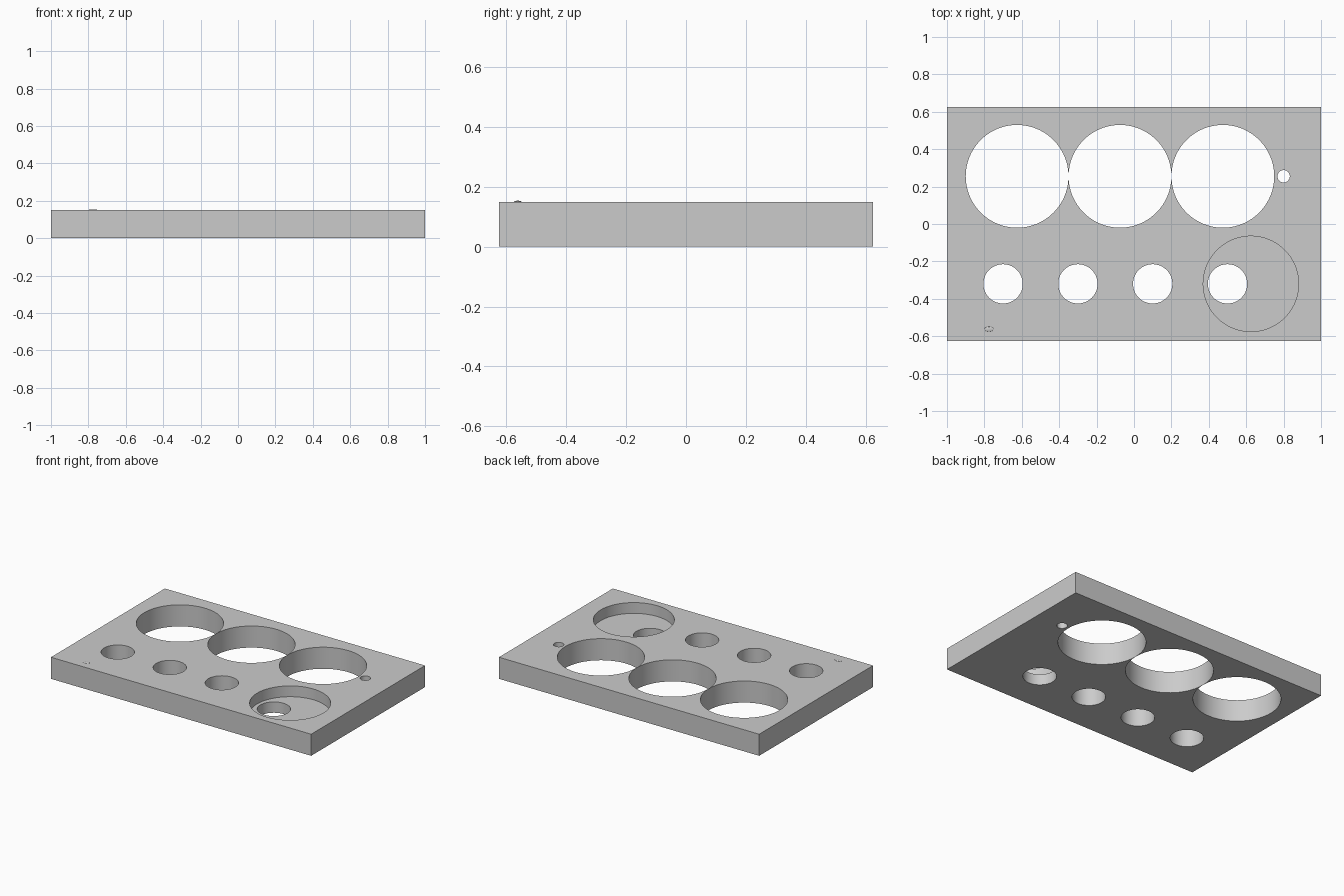
import bpy
import math

if "Cube" in bpy.data.objects:
    bpy.data.objects.remove(bpy.data.objects["Cube"], do_unlink=True)

WIDTH, DEPTH, THICK = 2.0, 1.25, 0.15
BACK_ROW, FRONT_ROW = 0.255, -0.32

# Single grey material
grey = bpy.data.materials.new("plain grey")
grey.use_nodes = True
colour = (0.6, 0.6, 0.6, 1)
grey.diffuse_color = colour
grey.node_tree.nodes["Principled BSDF"].inputs["Base Color"].default_value = colour

# Plate body
bpy.ops.mesh.primitive_cube_add(size=1, location=(0, 0, THICK / 2))
plate = bpy.context.object
plate.name = "holder_plate"
plate.scale = (WIDTH, DEPTH, THICK)
bpy.ops.object.transform_apply(location=True, scale=True)
plate.data.materials.append(grey)


def drill(name, x, y, radius, floor=-0.1, sides=96):
    """Cut a round hole from above down to the floor height."""
    top = THICK + 0.1
    bpy.ops.mesh.primitive_cylinder_add(vertices=sides, radius=radius, depth=top - floor,
                                        location=(x, y, (top + floor) / 2))
    cutter = bpy.context.object
    cutter.name = name + "_cutter"
    cutter.hide_render = True
    cutter.data.materials.append(grey)
    cut = plate.modifiers.new(name, 'BOOLEAN')
    cut.operation, cut.solver, cut.object = 'DIFFERENCE', 'EXACT', cutter
    bpy.context.view_layer.objects.active = plate
    bpy.ops.object.modifier_apply(modifier=cut.name)
    bpy.data.objects.remove(cutter, do_unlink=True)


# Shallow round recess, then the through holes
drill("round_recess", 0.625, FRONT_ROW, 0.255, floor=THICK / 2)
for i in range(3):
    drill("large_hole", -0.625 + 0.55 * i, BACK_ROW, 0.2747)
for i in range(4):
    drill("medium_hole", -0.7 + 0.4 * i, FRONT_ROW, 0.105)
drill("pin_hole", 0.8, BACK_ROW, 0.033, sides=48)

bpy.ops.object.select_all(action='DESELECT')
plate.select_set(True)
bpy.context.view_layer.objects.active = plate
bpy.ops.object.shade_smooth_by_angle(angle=math.radians(30))

# Tiny raised bump near the front right corner
bpy.ops.mesh.primitive_uv_sphere_add(segments=24, ring_count=12, radius=1,
                                     location=(-0.775, -0.562, THICK))
bump = bpy.context.object
bump.name = "corner_bump"
bump.scale = (0.025, 0.013, 0.004)
bump.data.materials.append(grey)
bpy.ops.object.shade_smooth()
